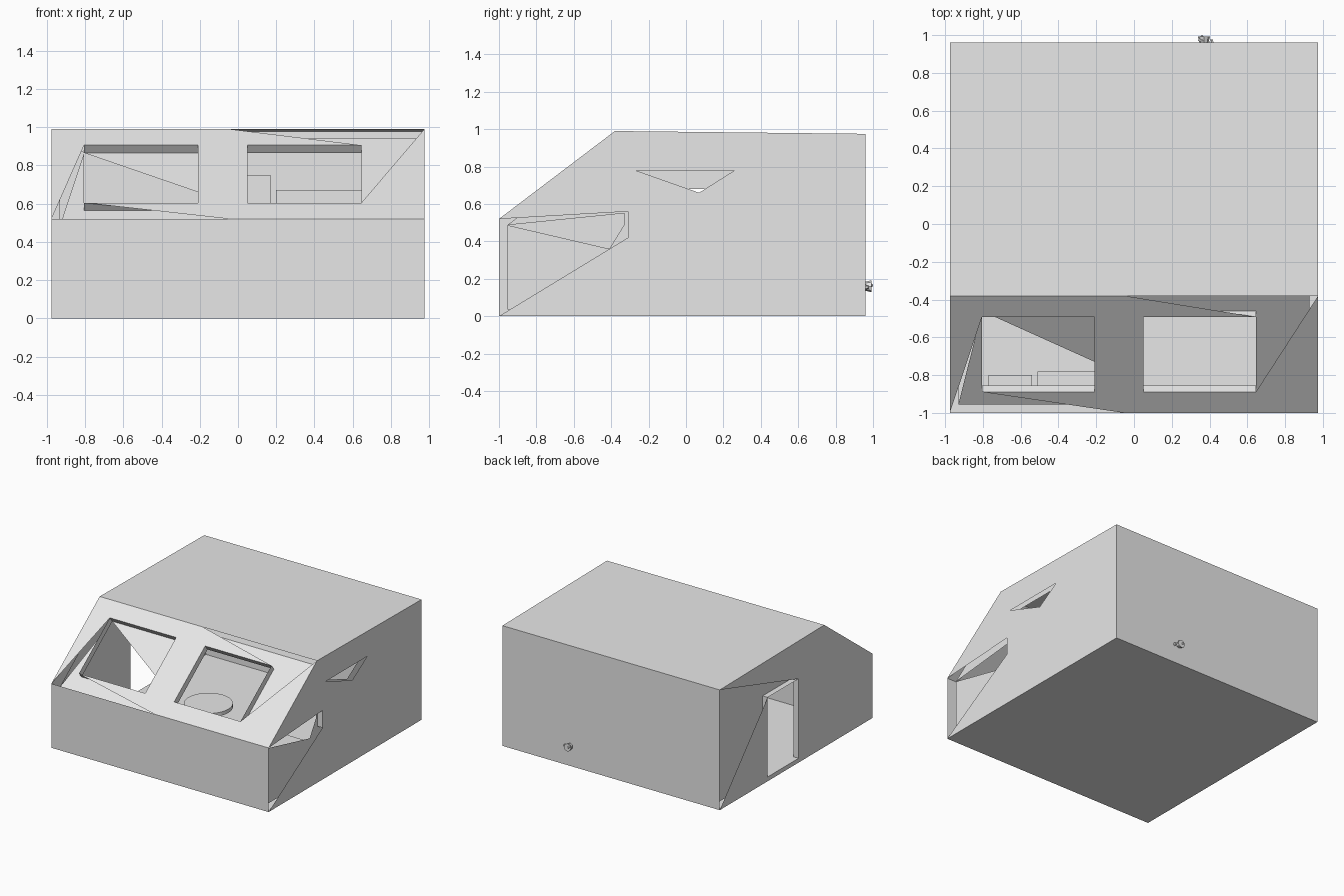
import bpy, bmesh, math
from mathutils import Vector, Matrix

old = bpy.data.objects.get("Cube")
if old:
    bpy.data.objects.remove(old, do_unlink=True)


def material(name, rgb):
    m = bpy.data.materials.new(name)
    m.use_nodes = True
    m.diffuse_color = (*rgb, 1)
    m.node_tree.nodes["Principled BSDF"].inputs["Base Color"].default_value = (*rgb, 1)
    return m


GREY = material("plain grey", (0.8, 0.8, 0.8))


def finish(name, bm):
    me = bpy.data.meshes.new(name)
    bm.to_mesh(me)
    bm.free()
    me.materials.append(GREY)
    ob = bpy.data.objects.new(name, me)
    bpy.context.collection.objects.link(ob)
    return ob


def sheet(name, outlines, place, facing):
    """Flat panels: 2D outlines put into space, turned towards a direction."""
    bm = bmesh.new()
    for outline in outlines:
        f = bm.faces.new([bm.verts.new(place(*p)) for p in outline])
        f.normal_update()
        if f.normal.dot(Vector(facing)) < 0:
            f.normal_flip()
    bmesh.ops.remove_doubles(bm, verts=bm.verts, dist=1e-4)
    return finish(name, bm)


def box(name, lo, hi):
    lo, hi = Vector(lo), Vector(hi)
    bm = bmesh.new()
    bmesh.ops.create_cube(bm, size=1, matrix=Matrix.Translation((lo + hi) / 2)
                          @ Matrix.Diagonal((*(hi - lo), 1)))
    return finish(name, bm)


def cone(name, at, r1, r2, depth, sides=24, turn=0):
    bm = bmesh.new()
    bmesh.ops.create_cone(bm, cap_ends=True, segments=sides, radius1=r1, radius2=r2, depth=depth,
                          matrix=Matrix.Translation(at) @ Matrix.Rotation(turn, 4, 'X'))
    return finish(name, bm)


# Side profiles (y, z) of the outer and inner shell
HALF, INNER = 0.975, 0.93
B0, B1, B2, B3, B4 = OUT = [(-1, 0), (-1, .52), (-.38, .99), (.96, .975), (.96, 0)]
J0, J1, J2, J3, J4 = INN = [(-.955, .035), (-.955, .487), (-.363, .94), (.92, .94), (.92, .035)]


# Front wall, roof, back wall and floor; the sloped panel is made apart
def strips(prefix, profile, half, sign):
    for part, i, way in (("front_wall", 0, (0, -1, 0)), ("roof", 2, (0, 0, 1)),
                         ("back_wall", 3, (0, 1, 0)), ("floor", 4, (0, 0, -1))):
        a, b = profile[i], profile[(i + 1) % 5]
        quad = [(-half, a), (half, a), (half, b), (-half, b)]
        sheet(prefix + part, [quad], lambda x, p: (x, *p), Vector(way) * sign)


strips("outer_", OUT, HALF, 1)
strips("inner_", INN, INNER, -1)


# Sloped windscreen panel with two window openings
def on_slope(profile):
    (ya, za), (yb, zb) = profile[1], profile[2]
    return lambda x, z: (x, ya + (z - za) * (yb - ya) / (zb - za), z)


def window(x0, x1, drop=0):
    return [(x0, .604 - drop), (x1, .604 - drop), (x1, .905 - drop), (x0, .905 - drop)]


slope_out, slope_in = on_slope(OUT), on_slope(INN)
LEFT, RIGHT = (-.805, -.21), (.05, .645)
a0, a1, a2, a3 = window(*LEFT)
b0, b1, b2, b3 = window(*RIGHT)
sheet("outer_slope", [[(-HALF, .52), (-HALF, .99), (-.05, .99), b2, b3, b0, b1, (HALF, .99),
                       (HALF, .52), (-.05, .52), a0, a1, a2, a3]], slope_out, (0, -1, 1))
c0, c1, c2, c3 = window(*LEFT, .04)
d0, d1, d2, d3 = window(*RIGHT, .04)
low, high = J1[1], J2[1]
sheet("inner_slope", [[(-INNER, low), c3, c0, c1, d0, d1, (INNER, low)],
                      [(-INNER, high), (INNER, high), d2, d3, c2, c3],
                      [c1, d0, d3, c2], [(INNER, low), (INNER, high), d2, d1],
                      [c3, c2, (-.21, .66)]], slope_in, (0, 1, -1))


# Reveals joining the outer and inner edges of an opening
def reveal(name, outer, inner):
    n = len(outer)
    bm = bmesh.new()
    for i in range(n):
        j = (i + 1) % n
        bm.faces.new([bm.verts.new(p) for p in (outer[i], outer[j], inner[j], inner[i])])
    bmesh.ops.remove_doubles(bm, verts=bm.verts, dist=1e-4)
    finish(name, bm)


for label, span in (("right", LEFT), ("left", RIGHT)):
    reveal(label + "_window_reveal", [slope_out(*p) for p in window(*span)],
           [slope_in(*p) for p in window(*span, .04)])


# Left side wall with a narrow upper opening and a lower front opening
def at_x(x):
    return lambda y, z: (x, y, z)


t1, t2, t3 = slot = [(-.27, .78), (.26, .78), (.07, .66)]
e_top, e_low = (-.31, .56), (-.31, .42)
sheet("outer_left_wall", [[B1, B2, B3, t2, t1, e_top],
                          [e_top, t1, t3, t2, B3, B4, B0, e_low]], at_x(HALF), (1, 0, 0))
f_top, f_mid, f_low = (-.33, .55), (-.33, .49), (-.41, .36)
sheet("inner_left_wall", [[J1, J2, J3, t2, t1, f_top],
                          [f_top, t1, t3, t2, J3, J4, J0, J1, f_low, f_mid]],
      at_x(INNER), (-1, 0, 0))
sheet("left_opening_reveal", [[(HALF, e_low), (HALF, e_top), (INNER, e_top), (INNER, e_low)]],
      lambda x, p: (x, *p), (0, -1, 0))

# Right side wall with the doorway
g0, g1, g2, g3 = door = [(-.05, .035), (.345, .035), (.345, .68), (-.05, .68)]
sheet("outer_right_wall", [[B4, g2, g1, g0, g3, B3, B2, B1, B0]], at_x(-HALF), (-1, 0, 0))
sheet("inner_right_wall", [[J0, J1, J2, g3, g0], [g1, g2, J3, J4], [g3, J2, J3, g2]],
      at_x(-INNER), (1, 0, 0))
reveal("door_reveal", [(-HALF, *p) for p in door], [(-INNER, *p) for p in door])

# Furniture inside
cone("round_table", (-.16, -.15, .24), .18, .18, .03, 32)
cone("table_leg", (-.16, -.15, .13), .03, .03, .19, 12)
box("back_counter", (.2, .6, .035), (.92, .92, .6))
box("counter_shelf", (.2, .75, .6), (.65, .92, .67))
box("tall_cabinet", (.05, .6, .035), (.17, .92, .75))
box("front_console", (-.77, -.955, .035), (-.54, -.8, .35))
box("front_locker", (-.51, -.955, .035), (-.15, -.78, .35))
box("side_bench", (.67, -.93, .035), (.93, -.35, .3))

# Little drain spout on the back
cone("drain_spout", (.37, .972, .16), .022, .032, .04, 8, -math.pi / 2)
cone("drain_tip", (.36, .985, .165), .025, .004, .03, 6, -math.pi / 2)
cone("drain_lever", (.41, .966, .155), .015, .008, .02, 6, -math.pi / 2)
